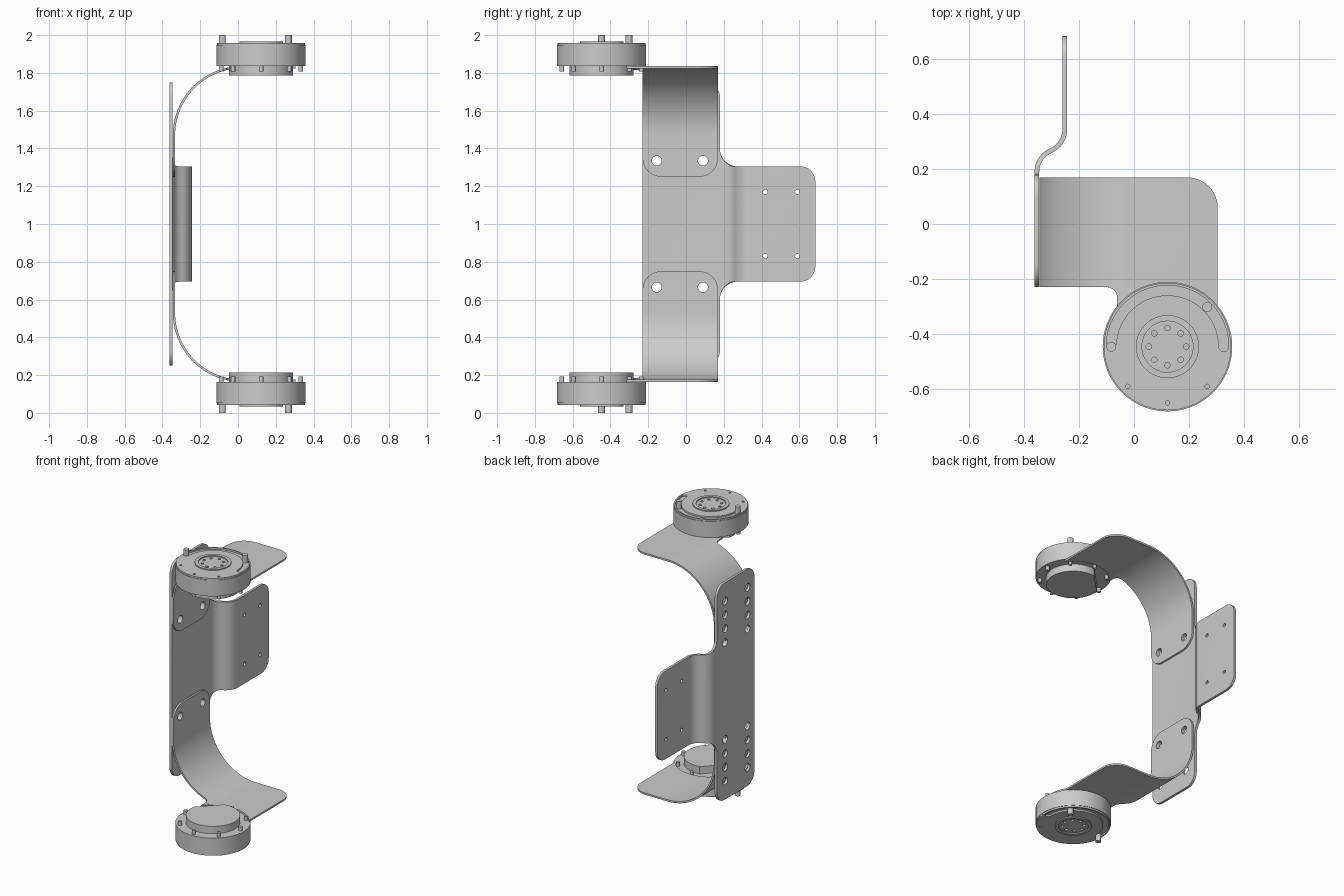
import bpy, bmesh
from math import sin, cos, pi, radians, degrees, acos
from mathutils import Vector

cube = bpy.data.objects.get("Cube")
if cube:
    bpy.data.objects.remove(cube, do_unlink=True)

metal = bpy.data.materials.new("grey_metal")
metal.use_nodes = True
GREY = (0.6, 0.6, 0.6, 1)
metal.diffuse_color = GREY
metal.node_tree.nodes["Principled BSDF"].inputs["Base Color"].default_value = GREY


def arc(cx, cy, r, a0=0, a1=360, n=24):
    """Points on an arc, angles in degrees."""
    return [(cx + r * cos(radians(a0 + (a1 - a0) * i / n)),
             cy + r * sin(radians(a0 + (a1 - a0) * i / n))) for i in range(n + 1)]


def circle(cx, cy, r, n=24):
    return arc(cx, cy, r, n=n)[:-1]


def rounded(corners, n=8):
    """Polygon of (x, y, radius) corners with true fillets."""
    out = []
    for i, (x, y, r) in enumerate(corners):
        p = Vector((x, y))
        if r == 0:
            out.append((x, y))
            continue
        a = (Vector(corners[i - 1][:2]) - p).normalized()
        b = (Vector(corners[(i + 1) % len(corners)][:2]) - p).normalized()
        half = a.angle(b) / 2
        reach = r * cos(half) / sin(half)
        mid = p + (a + b).normalized() * r / sin(half)
        start, end = p + a * reach - mid, p + b * reach - mid
        sweep = pi - 2 * half
        for k in range(n + 1):
            t = sweep * k / n
            spoke = (start * sin(sweep - t) + end * sin(t)) / sin(sweep)
            out.append(tuple(mid + spoke))
    return out


def walk(u, start, segments):
    """Point at distance u on a path of (length, turn) segments."""
    p, q = start
    heading = 0
    for length, turn in segments:
        d = min(u, length)
        t = turn * d / length
        if turn:
            r = length / turn
            p += r * (cos(heading) - cos(heading + t))
            q += r * (sin(heading + t) - sin(heading))
        else:
            p += d * sin(heading)
            q += d * cos(heading)
        heading += t
        u -= d
        if u <= 0:
            break
    return p, q


def sheet(name, outlines, thickness, place, cuts=(), mirror=True):
    """Fill the outlines, slice at the bend lines, place, thicken, mirror."""
    curve = bpy.data.curves.new(name, 'CURVE')
    curve.dimensions = '2D'
    curve.fill_mode = 'BOTH'
    for pts in outlines:
        s = curve.splines.new('POLY')
        s.points.add(len(pts) - 1)
        for sp, (x, y) in zip(s.points, pts):
            sp.co = (x, y, 0, 1)
        s.use_cyclic_u = True
    tmp = bpy.data.objects.new(name + "_outline", curve)
    bm = bmesh.new()
    bm.from_mesh(tmp.to_mesh())
    tmp.to_mesh_clear()
    bpy.data.objects.remove(tmp)
    bpy.data.curves.remove(curve)
    bmesh.ops.remove_doubles(bm, verts=bm.verts, dist=1e-5)
    for u in cuts:
        bmesh.ops.bisect_plane(bm, geom=bm.verts[:] + bm.edges[:] + bm.faces[:],
                               dist=1e-6, plane_co=(u, 0, 0), plane_no=(1, 0, 0))
    for v in bm.verts:
        v.co = place(v.co.x, v.co.y)
    bmesh.ops.recalc_face_normals(bm, faces=bm.faces)
    mesh = bpy.data.meshes.new(name)
    bm.to_mesh(mesh)
    bm.free()
    mesh.materials.append(metal)
    ob = bpy.data.objects.new(name, mesh)
    bpy.context.collection.objects.link(ob)
    ob.location.z = 1
    solid = ob.modifiers.new("thickness", 'SOLIDIFY')
    solid.thickness = thickness
    solid.offset = 0
    if mirror:
        m = ob.modifiers.new("mirror", 'MIRROR')
        m.use_axis = (False, False, True)
        m.use_mirror_merge = False
    bpy.ops.object.select_all(action='DESELECT')
    ob.select_set(True)
    bpy.context.view_layer.objects.active = ob
    bpy.ops.object.convert(target='MESH')
    bpy.ops.object.shade_smooth_by_angle(angle=radians(30))


def steps(a, b, n):
    return [a + (b - a) * i / n for i in range(n + 1)]


# Back plate with an offset tongue; u runs along y, v is height about the middle
turn, bend = 1.163, 0.098
plate_path = [(0.42, 0), (bend, turn), (bend, -turn), (0.34, 0)]
upper = [(0.956, 0.305, 0.08), (0.41, 0.305, 0.09), (0.41, 0.75, 0.08), (0, 0.75, 0.08)]
outline = rounded(upper + [(u, -v, r) for u, v, r in reversed(upper)])
holes = [circle(u, s * (0.335 + 0.096 * k), 0.026)
         for u in (0.075, 0.32) for s in (1, -1) for k in range(4)]
holes += [circle(u, s * 0.17, 0.012, 16) for u in (0.691, 0.861) for s in (1, -1)]


def place_plate(u, v):
    x, y = walk(u, (-0.354, -0.23), plate_path)
    return x, y, v


sheet("back_plate", [outline] + holes, 0.017, place_plate,
      steps(0.42, 0.518, 8) + steps(0.518, 0.616, 8), mirror=False)

# Curved arms; u follows the bend, v is y
MX, MY = 0.122, -0.447
R = 0.36
arm_path = [(0.22, 0), (R * pi / 2, pi / 2), (0.284, 0)]
neck = arc(0.7645 + MX, MY, 0.225, 144.4, 35.6)
outline = rounded([(1.0695, 0.17, 0.11), (0, 0.17, 0.1), (0, -0.23, 0.1),
                   (0.704, -0.23, 0.04)] + [(u, v, 0) for u, v in neck])
holes = [circle(0.085, v, 0.026) for v in (-0.155, 0.09)]


def place_arm(u, v):
    x, z = walk(u, (-0.339, 0.25), arm_path)
    return x, v, z


sheet("curved_arms", [outline] + holes, 0.012, place_arm,
      steps(0.22, 0.22 + R * pi / 2, 28))


# Round motors, one at the end of each arm
def layer(name, outlines, z0, z1):
    sheet(name, outlines, z1 - z0, lambda x, y: (MX + x, MY + y, (z0 + z1) / 2))


def ring(radius, angles, r, n=16):
    return [circle(radius * cos(radians(a)), radius * sin(radians(a)), r, n) for a in angles]


layer("motor_bodies", [circle(0, 0, 0.236, 72)], 0.836, 0.948)
slot = (arc(0, 0, 0.223, 0, 180, 40) + arc(-0.205, 0, 0.018, 180, 360, 10)[1:]
        + arc(0, 0, 0.187, 180, 0, 40)[1:] + arc(0.205, 0, 0.018, 180, 360, 10)[1:-1])
layer("motor_caps", [circle(0, 0, 0.232, 72), slot] + ring(0.205, (225, 270, 315), 0.008)
      + ring(0.068, range(0, 360, 45), 0.01), 0.947, 0.959)
layer("cap_rings", [circle(0, 0, 0.115, 48), circle(0, 0, 0.093, 48)], 0.955, 0.966)
layer("stop_pins", ring(0.205, (45, 180), 0.018), 0.945, 1.0)

# Inner hub with one flat side, and the bolts around it
flat = degrees(acos(0.14 / 0.17))
layer("motor_hubs", [arc(0, 0, 0.17, 135 + flat, 495 - flat, 48)], 0.785, 0.84)
layer("hub_bolts", ring(0.21, range(0, 360, 45), 0.012), 0.808, 0.84)
